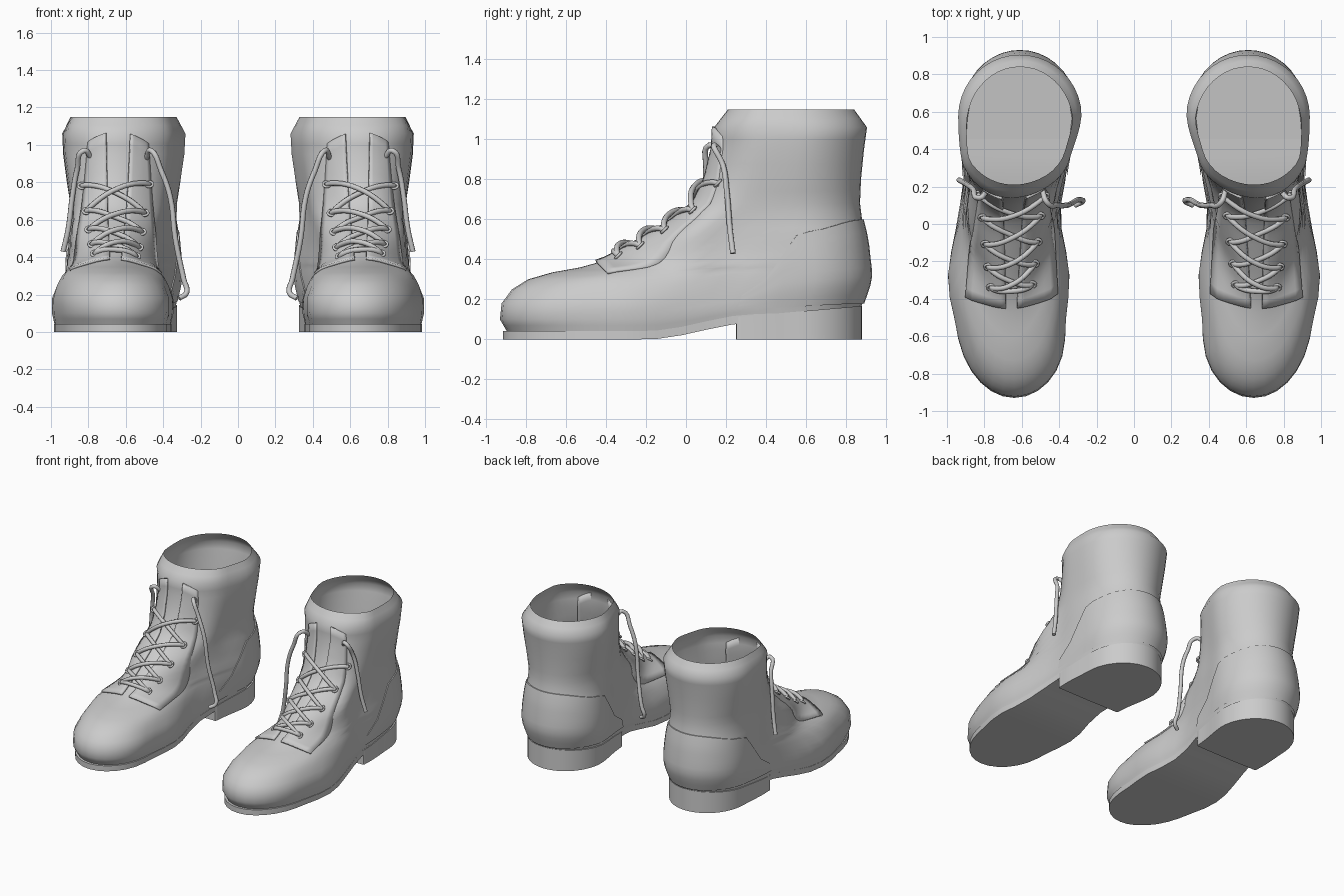
import bpy, bmesh, math
from mathutils import Vector
from mathutils.bvhtree import BVHTree

if "Cube" in bpy.data.objects:
    bpy.data.objects.remove(bpy.data.objects["Cube"])

N = 44
LACE_X = 0.655          # centre of the lacing
OUT = Vector((0, -0.7071, 0.7071))


def smooth_table(table, y):
    if y <= table[0][0]:
        return table[0][1]
    for (a, p), (b, q) in zip(table, table[1:]):
        if y <= b:
            t = (y - a) / (b - a)
            return p + (q - p) * t * t * (3 - 2 * t)
    return table[-1][1]


def centre(y):
    return smooth_table([(-.9, .64), (-.3, .67), (0, .67), (.3, .635), (.6, .61)], y)


def lift(y):
    return smooth_table([(-.2, 0), (.35, .085), (.9, .115)], y)


def front_radius(z):
    return smooth_table([(.36, .38), (.5, .24), (1.0, .22), (1.15, .17)], z)


def half_width(row, y, rf=.38, rb=.33):
    yf, yb = row[1], row[2]
    half = (yb - yf) / 2
    rf, rb = min(rf, half), min(rb, half)
    w = smooth_table(list(zip((-.6, -.3, .1, .6), row[3:])), y)
    for d, r in ((y - yf, rf), (yb - y, rb)):
        if d < r:
            w *= math.sqrt(max(0, 1 - ((r - d) / r) ** 2))
    return w


def ring(row, zf, rf=.38):
    pts = []
    for k in range(N):
        a = 2 * math.pi * k / N
        y = (row[1] + row[2]) / 2 - math.cos(a) * (row[2] - row[1]) / 2
        s = 0 if k in (0, N // 2) else (1 if k < N // 2 else -1)
        pts.append((centre(y) + s * half_width(row, y, rf), y, zf(y)))
    return pts


def make(name, verts, faces, angle=40):
    me = bpy.data.meshes.new(name)
    me.from_pydata([tuple(v) for v in verts], [], faces)
    bm = bmesh.new()
    bm.from_mesh(me)
    bmesh.ops.remove_doubles(bm, verts=bm.verts, dist=1e-5)
    bmesh.ops.recalc_face_normals(bm, faces=bm.faces)
    bm.to_mesh(me)
    bm.free()
    return finish(name, me, angle)


def finish(name, me, angle):
    ob = bpy.data.objects.new(name, me)
    bpy.context.collection.objects.link(ob)
    bpy.ops.object.select_all(action='DESELECT')
    ob.select_set(True)
    bpy.context.view_layer.objects.active = ob
    bpy.ops.object.shade_smooth_by_angle(angle=math.radians(angle))
    ob.modifiers.new("pair", 'MIRROR').use_mirror_merge = False
    return ob


def loft(name, rings, top=False):
    verts = [p for r in rings for p in r]
    faces = [(i * N + k, i * N + (k + 1) % N, (i + 1) * N + (k + 1) % N, (i + 1) * N + k)
             for i in range(len(rings) - 1) for k in range(N)]
    for base in [0] + ([(len(rings) - 1) * N] if top else []):
        for k in range(N // 2):     # strip cap between left and right edges
            f = [base + k, base + k + 1, base + (N - k - 1) % N, base + (N - k) % N]
            faces.append(tuple(dict.fromkeys(f)))
    return make(name, verts, faces, 50), verts, faces


def grid(rows, start=0):
    n = len(rows[0])
    return ([p for r in rows for p in r],
            [(start + i * n + j, start + i * n + j + 1, start + (i + 1) * n + j + 1, start + (i + 1) * n + j)
             for i in range(len(rows) - 1) for j in range(n - 1)])


# Upper: horizontal slices (z, front y, back y, half widths at toe, ball, arch, heel)
SL = [(.04, -.895, .868, .275, .312, .26, .278), (.10, -.93, .885, .29, .325, .27, .285),
      (.18, -.922, .905, .29, .325, .265, .30), (.25, -.87, .92, .265, .30, .26, .305),
      (.30, -.79, .922, .24, .27, .255, .305), (.335, -.67, .92, .205, .235, .25, .305),
      (.36, -.53, .918, .17, .205, .25, .305), (.39, -.42, .915, .15, .18, .245, .305),
      (.45, -.30, .91, .15, .16, .235, .30), (.52, -.18, .90, .15, .16, .23, .295),
      (.60, -.05, .88, .15, .16, .23, .285), (.68, .045, .87, .15, .17, .235, .285),
      (.80, .10, .875, .2, .2, .24, .305), (.95, .135, .89, .2, .2, .25, .325),
      (1.06, .14, .905, .2, .2, .25, .33), (1.15, .21, .84, .2, .2, .22, .285)]


def slice_at(z):
    for i in range(len(SL) - 1):
        a, b = SL[i], SL[i + 1]
        if z <= b[0]:
            t = (z - a[0]) / (b[0] - a[0])
            return tuple(p + (q - p) * t for p, q in zip(a, b))
    return SL[-1]


def bend(z):
    return lambda y: z + lift(y) * max(0, 1 - z / .4)


levels = []
for a, b in zip(SL, SL[1:]):
    levels += [a[0], (a[0] + b[0]) / 2]
levels.append(SL[-1][0])
upper, uv, uf = loft("boot_upper", [ring(slice_at(z), bend(z), front_radius(z)) for z in levels])
tree = BVHTree.FromPolygons(uv, uf)

# Sole plate and heel block
sole = (0, -.915, .872, .28, .315, .262, .28)
loft("sole", [ring(sole, lift), ring(sole, lambda y: lift(y) + .042)], True)
heel = (0, .25, .88, .28, .31, .265, .285)
loft("heel_block", [ring(heel, lambda y: 0, .004), ring(heel, lambda y: .09 + .088 * y, .004)], True)

# Heel counter: a raised layer wrapped round the back
rows = []
for i in range(25):
    t = -1 + i / 12
    d = .62 * t * t
    ztop = smooth_table([(.28, .17), (.62, .54), (.93, .6)], .92 - d)
    col = []
    for j in range(10):
        z = .09 + (ztop - .09) * min(j, 8) / 8
        s = slice_at(z)
        y = s[2] - d
        x = centre(y) + math.copysign(half_width(s, y, front_radius(z)), t)
        k = .985 if j == 9 else 1.022
        col.append((.61 + (x - .61) * k, .5 + (y - .5) * k, bend(z)(y)))
    rows.append(col)
make("heel_counter", *grid(rows))


# Instep helper: project onto the upper along the 45 degree slope, q = y + z
def instep(x, q, off=0.0):
    hit = tree.ray_cast(Vector((x, q / 2 - 2, q / 2 + 2)), -OUT)[0]
    return (hit if hit else Vector((x, q / 2 - .3, q / 2 + .3))) + OUT * off


# Lacing flaps either side of the tongue, blending into the sides higher up
verts, faces = [], []
for side in (-1, 1):
    rows = []
    for i in range(22):
        t = i / 21
        inner, outer = .03 + .035 * t, .245 - .085 * t
        sink = .012 * min(1, t / .25)
        rows.append([instep(LACE_X - .015 * t + side * (inner + (outer - inner) * j / 6), -.06 + 1.26 * t,
                            .012 - (.004 + sink) * j / 6) for j in range(7)])
    v, f = grid(rows, len(verts))
    verts += v
    faces += f
flaps = make("lacing_flaps", verts, faces)
sol = flaps.modifiers.new("thickness", 'SOLIDIFY')
sol.thickness, sol.offset = .014, 0


# Laces as bevelled curves turned to mesh
def tubes(name, paths, radius, cyclic=False):
    cu = bpy.data.curves.new(name, 'CURVE')
    cu.dimensions, cu.bevel_depth, cu.bevel_resolution = '3D', radius, 2
    cu.use_fill_caps, cu.resolution_u = True, 5
    for path in paths:
        sp = cu.splines.new('BEZIER')
        sp.bezier_points.add(len(path) - 1)
        sp.use_cyclic_u = cyclic
        for bp, p in zip(sp.bezier_points, path):
            bp.co = p
            bp.handle_left_type = bp.handle_right_type = 'AUTO'
    ob = bpy.data.objects.new(name + "_path", cu)
    bpy.context.collection.objects.link(ob)
    bpy.context.view_layer.update()
    me = bpy.data.meshes.new_from_object(ob.evaluated_get(bpy.context.evaluated_depsgraph_get()))
    bpy.data.objects.remove(ob)
    return finish(name, me, 50)


holes = [(.11, .08), (.125, .24), (.14, .44), (.155, .68), (.18, .94)]


def strap(x0, q0, x1, q1, height):
    a, b = instep(LACE_X + x0, q0, .012), instep(LACE_X + x1, q1, .012)
    m = (a + b) / 2
    top = instep(LACE_X, (q0 + q1) / 2, height)
    m += OUT * max(height * .5, (top - m).dot(OUT))
    return [a, a.lerp(m, .15) + OUT * .016, m, b.lerp(m, .15) + OUT * .016, b]


paths = [strap(-.11, .08, .11, .08, .02)]
for (x0, q0), (x1, q1) in zip(holes, holes[1:]):
    for s, h in ((1, .018), (-1, .042)):
        paths.append(strap(-s * x0, q0, s * x1, q1, h))
# Loose hanging ends
paths.append([instep(.49, 1.11), (.465, .115, .97), (.41, .10, .86), (.362, .10, .72), (.335, .11, .5),
              (.29, .13, .28), (.275, .12, .21), (.315, .10, .18)])
paths.append([instep(.79, 1.11), (.825, .14, .97), (.86, .185, .87), (.885, .205, .73), (.908, .22, .55),
              (.935, .235, .43)])
tubes("laces", paths, .0145)

# Eyelets
rings = []
for x, q in holes:
    for s in (-1, 1):
        c = instep(LACE_X + s * x, q, .016)
        rings.append([c + Vector((math.cos(a), math.sin(a) * .707, math.sin(a) * .707)) * .02
                      for a in (0, math.pi / 2, math.pi, math.pi * 1.5)])
tubes("eyelets", rings, .007, True)
